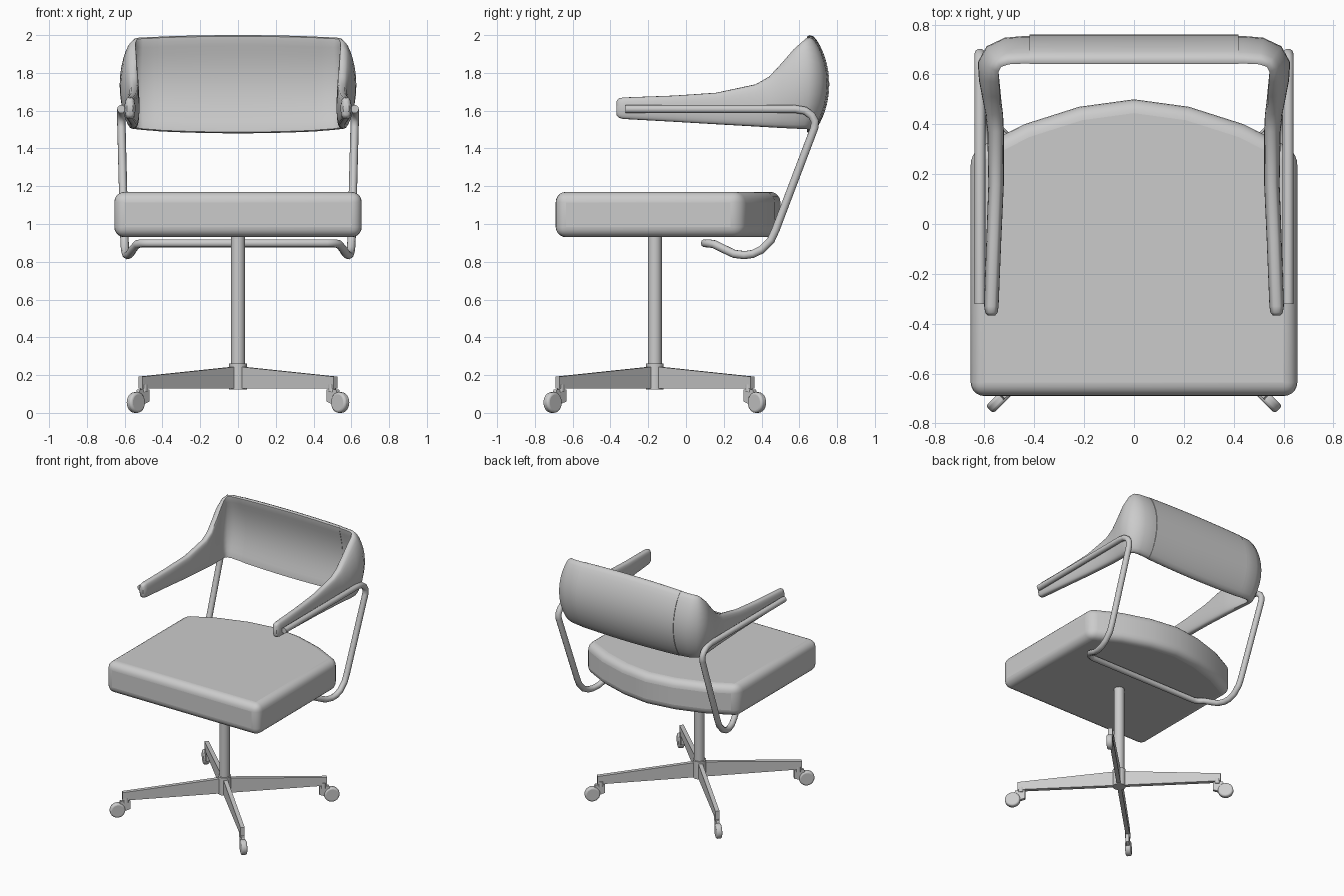
import bpy, bmesh, math
from mathutils import Matrix, Vector

if "Cube" in bpy.data.objects:
    bpy.data.objects.remove(bpy.data.objects["Cube"])

BASE_Y = -0.165


def finish(name, bm, angle=40):
    bmesh.ops.recalc_face_normals(bm, faces=bm.faces[:])
    me = bpy.data.meshes.new(name)
    bm.to_mesh(me)
    bm.free()
    ob = bpy.data.objects.new(name, me)
    bpy.context.collection.objects.link(ob)
    smooth(ob, angle)
    return ob


def smooth(ob, angle):
    bpy.ops.object.select_all(action='DESELECT')
    bpy.context.view_layer.objects.active = ob
    ob.select_set(True)
    bpy.ops.object.shade_smooth_by_angle(angle=math.radians(angle))


def mirror_x(ob):
    mod = ob.modifiers.new("mirror", 'MIRROR')
    mod.use_axis[0] = True


def prism(name, outline, axis_vec):
    """Extrude a closed outline of 3D points along axis_vec."""
    bm = bmesh.new()
    face = bm.faces.new([bm.verts.new(p) for p in outline])
    ext = bmesh.ops.extrude_face_region(bm, geom=[face])
    bmesh.ops.translate(bm, vec=axis_vec, verts=[v for v in ext["geom"] if isinstance(v, bmesh.types.BMVert)])
    return finish(name, bm)


def cylinder(name, center, r, depth, segs=20, rot=None, bevel=0):
    bm = bmesh.new()
    mat = Matrix.Translation(center) @ (rot or Matrix())
    bmesh.ops.create_cone(bm, cap_ends=True, segments=segs, radius1=r, radius2=r, depth=depth, matrix=mat)
    ob = finish(name, bm)
    if bevel:
        mod = ob.modifiers.new("bevel", 'BEVEL')
        mod.width, mod.segments = bevel, 3
    return ob


def loft(name, stations, n=28):
    """Padded cross-sections: (x, y, normal angle, z bottom, z top, thickness, outward bulge)."""
    bm = bmesh.new()
    rings = []
    for x, y, ang, zb, zt, th, bulge in stations:
        nx, ny = math.cos(math.radians(ang)), math.sin(math.radians(ang))
        ring = []
        for i in range(n):
            t = 2 * math.pi * i / n
            c, v = math.cos(t), math.sin(t)
            off = math.copysign(abs(c) ** 0.55, c) * th / 2 + bulge * (1 - v * v)
            ring.append(bm.verts.new((x + nx * off, y + ny * off, (zb + zt) / 2 + v * (zt - zb) / 2)))
        rings.append(ring)
    for a, b in zip(rings, rings[1:]):
        for i in range(n):
            j = (i + 1) % n
            bm.faces.new((a[i], a[j], b[j], b[i]))
    bm.faces.new(rings[0])
    bm.faces.new(rings[-1])
    return finish(name, bm, 50)


# Seat cushion with bowed rear edge
half = [(0.655, -0.69), (0.655, 0.29), (0.44, 0.40), (0.22, 0.47)]
outline = half + [(0, 0.5)] + [(-x, y) for x, y in reversed(half)]
seat = prism("seat", [(x, y, 0.93) for x, y in outline], (0, 0, 0.24))
bev = seat.modifiers.new("bevel", 'BEVEL')
bev.width, bev.segments, bev.limit_method, bev.angle_limit = 0.055, 5, 'ANGLE', math.radians(35)

# Centre panel of the backrest
xs = [-0.42 + 0.07 * i for i in range(13)]
loft("backrest_panel", [(x, 0.655, 90, 1.48 + 0.06 * x * x, 2.0 - 0.045 * x * x, 0.076, 0.066) for x in xs])

# Wrap-around wings that taper into armrests
arm = loft("armrest_wing", [
    (0.36, 0.655, 90, 1.489, 1.993, 0.068, 0.065),
    (0.44, 0.655, 90, 1.493, 1.990, 0.068, 0.065),
    (0.505, 0.652, 82, 1.498, 1.988, 0.068, 0.062),
    (0.54, 0.640, 55, 1.502, 1.985, 0.068, 0.055),
    (0.555, 0.615, 25, 1.503, 1.965, 0.068, 0.045),
    (0.555, 0.57, 5, 1.505, 1.925, 0.070, 0.032),
    (0.552, 0.51, 0, 1.508, 1.855, 0.070, 0.022),
    (0.550, 0.44, 0, 1.512, 1.78, 0.070, 0.010),
    (0.550, 0.37, 0, 1.516, 1.74, 0.066, 0.005),
    (0.553, 0.16, 0, 1.528, 1.695, 0.062, 0),
    (0.562, -0.06, 0, 1.541, 1.68, 0.060, 0),
    (0.572, -0.33, 0, 1.556, 1.67, 0.058, 0),
    (0.572, -0.355, 0, 1.562, 1.666, 0.050, 0),
    (0.572, -0.367, 0, 1.575, 1.652, 0.030, 0)])
mirror_x(arm)

# One continuous bent tube: arm rails, rear uprights and under-seat bar
side = [(0.618, -0.32, 1.608), (0.618, 0.58, 1.608), (0.618, 0.63, 1.60), (0.618, 0.665, 1.575),
        (0.618, 0.682, 1.545), (0.617, 0.68, 1.51), (0.603, 0.475, 0.97), (0.601, 0.45, 0.915),
        (0.598, 0.40, 0.864), (0.593, 0.355, 0.842), (0.585, 0.31, 0.835), (0.572, 0.255, 0.842),
        (0.555, 0.20, 0.868), (0.535, 0.15, 0.893), (0.51, 0.115, 0.898), (0.47, 0.10, 0.898)]
path = side + [(-x, y, z) for x, y, z in reversed(side)]
cu = bpy.data.curves.new("tube_frame", 'CURVE')
cu.dimensions, cu.bevel_depth, cu.bevel_resolution, cu.use_fill_caps = '3D', 0.022, 3, True
sp = cu.splines.new('POLY')
sp.points.add(len(path) - 1)
for p, co in zip(sp.points, path):
    p.co = (*co, 1)
tube = bpy.data.objects.new("tube_frame", cu)
bpy.context.collection.objects.link(tube)
bpy.ops.object.select_all(action='DESELECT')
bpy.context.view_layer.objects.active = tube
tube.select_set(True)
bpy.ops.object.convert(target='MESH')
smooth(bpy.context.view_layer.objects.active, 50)

# Pedestal column and hub
cylinder("column", (0, BASE_Y, 0.54), 0.037, 0.80)
cylinder("hub", (0, BASE_Y, 0.193), 0.047, 0.136)

# Four diagonal legs with casters
for k in range(4):
    a = math.radians(45 + 90 * k)
    place = Matrix.Translation((0, BASE_Y, 0)) @ Matrix.Rotation(a, 4, 'Z')
    leg = prism(f"leg_{k}", [(0.02, -0.015, 0.13), (0.73, -0.015, 0.13), (0.73, -0.015, 0.192),
                             (0.02, -0.015, 0.245)], (0, 0.03, 0))
    fork = prism(f"caster_fork_{k}", [(0.675, -0.012, 0.06), (0.72, -0.012, 0.045), (0.77, -0.012, 0.055),
                                      (0.745, -0.012, 0.125), (0.675, -0.012, 0.125)], (0, 0.024, 0))
    stem = cylinder(f"caster_stem_{k}", (0.705, 0, 0.13), 0.02, 0.04, 12)
    wheel = cylinder(f"caster_wheel_{k}", (0.765, 0, 0.055), 0.055, 0.042, 24,
                     Matrix.Rotation(math.pi / 2, 4, 'X'), 0.012)
    for ob in (leg, fork, stem, wheel):
        ob.matrix_world = place
